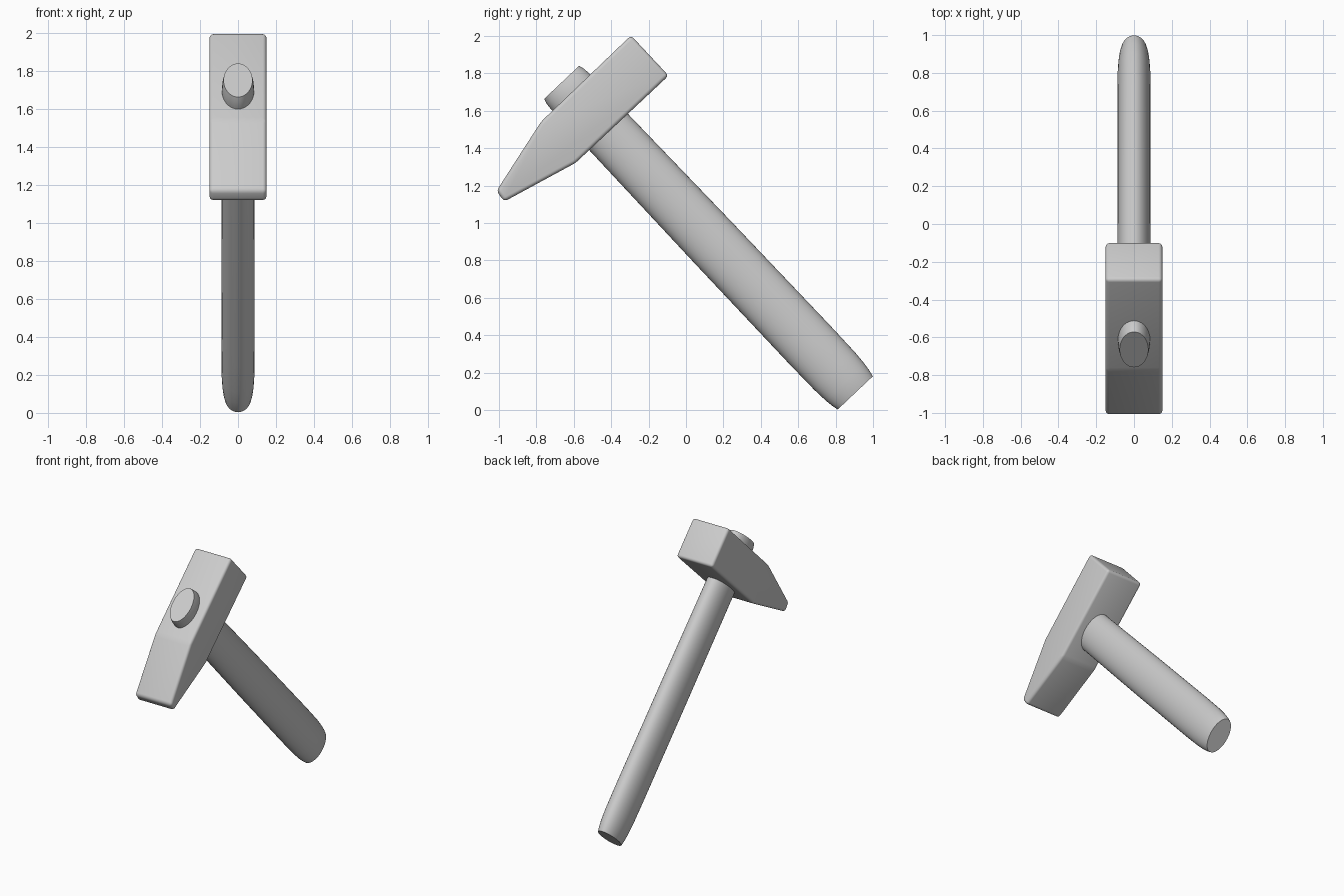
import bpy, bmesh, math
from mathutils import Vector

if "Cube" in bpy.data.objects:
    bpy.data.objects.remove(bpy.data.objects["Cube"])


def finish(bm, name, angle):
    bmesh.ops.recalc_face_normals(bm, faces=bm.faces)
    me = bpy.data.meshes.new(name)
    bm.to_mesh(me)
    bm.free()
    ob = bpy.data.objects.new(name, me)
    bpy.context.collection.objects.link(ob)
    bpy.ops.object.select_all(action='DESELECT')
    bpy.context.view_layer.objects.active = ob
    ob.select_set(True)
    bpy.ops.object.shade_smooth_by_angle(angle=math.radians(angle))
    return ob


# Head: side profile (y, z) extruded across x, with softened edges
profile = [(-0.294, 2.003), (-0.093, 1.788), (-0.590, 1.322),
           (-0.972, 1.115), (-1.013, 1.172), (-0.775, 1.542)]
bm = bmesh.new()
face = bm.faces.new([bm.verts.new((-0.15, y, z)) for y, z in profile])
ext = bmesh.ops.extrude_face_region(bm, geom=[face])
moved = [v for v in ext['geom'] if isinstance(v, bmesh.types.BMVert)]
bmesh.ops.translate(bm, vec=(0.30, 0, 0), verts=moved)
bmesh.ops.bevel(bm, geom=bm.edges[:], offset=0.02, segments=4,
                profile=0.5, affect='EDGES', clamp_overlap=True)
finish(bm, "hammer_head", 40)

# Handle: oval sections along a tilted axis, running through the head
start = Vector((0, 0.905, 0.092))
axis = Vector((0, -0.687, 0.7265)).normalized()
wide = Vector((0, axis.z, -axis.y))
# distance along the axis, half width in x, half width in the side view
sections = [(0, 0.072, 0.129), (0.03, 0.078, 0.136), (0.08, 0.083, 0.143),
            (0.16, 0.087, 0.148), (0.35, 0.088, 0.150), (1.1, 0.088, 0.148),
            (1.9, 0.087, 0.142), (2.22, 0.085, 0.140),
            (2.255, 0.082, 0.137), (2.285, 0.076, 0.129)]
N = 40
bm = bmesh.new()
rings = []
for t, rx, rw in sections:
    rings.append([bm.verts.new(start + axis * t
                               + Vector((rx * math.cos(a), 0, 0))
                               + wide * (rw * math.sin(a)))
                  for a in (2 * math.pi * i / N for i in range(N))])
for a, b in zip(rings, rings[1:]):
    for i in range(N):
        j = (i + 1) % N
        bm.faces.new((a[i], a[j], b[j], b[i]))
bm.faces.new(rings[0])
bm.faces.new(rings[-1])
finish(bm, "handle", 40)
